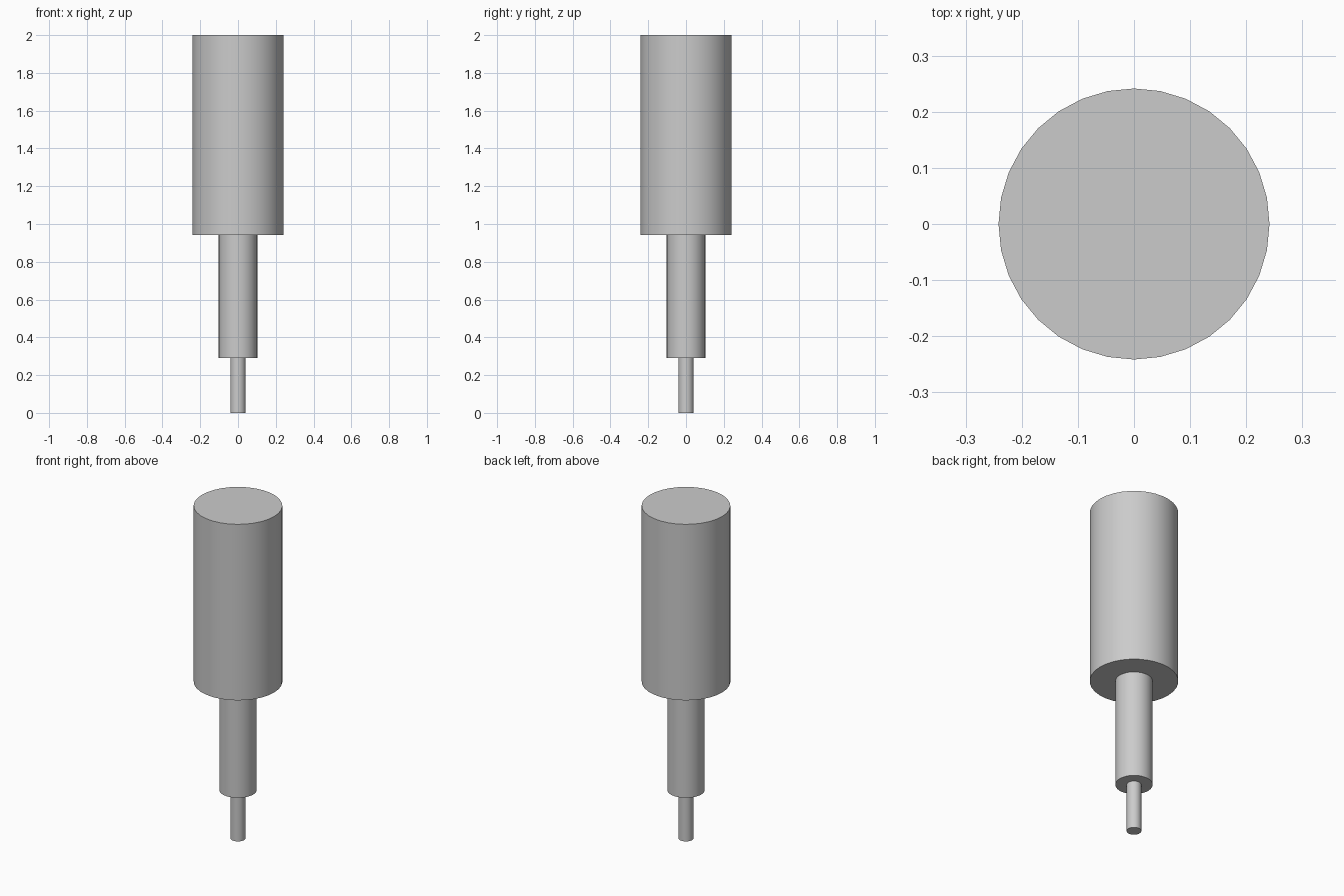
import bpy

if "Cube" in bpy.data.objects:
    bpy.data.objects.remove(bpy.data.objects["Cube"])

def cylinder(name, radius, z0, z1):
    bpy.ops.mesh.primitive_cylinder_add(vertices=32, radius=radius, depth=z1 - z0,
                                        location=(0, 0, (z0 + z1) / 2))
    obj = bpy.context.object
    obj.name = name
    bpy.ops.object.shade_smooth_by_angle()
    return obj

# Stepped shaft: thin tip, middle shank, thick handle
cylinder("tip", 0.04, 0.0, 0.291)
cylinder("shank", 0.102, 0.291, 0.942)
cylinder("handle", 0.2415, 0.942, 2.0)
